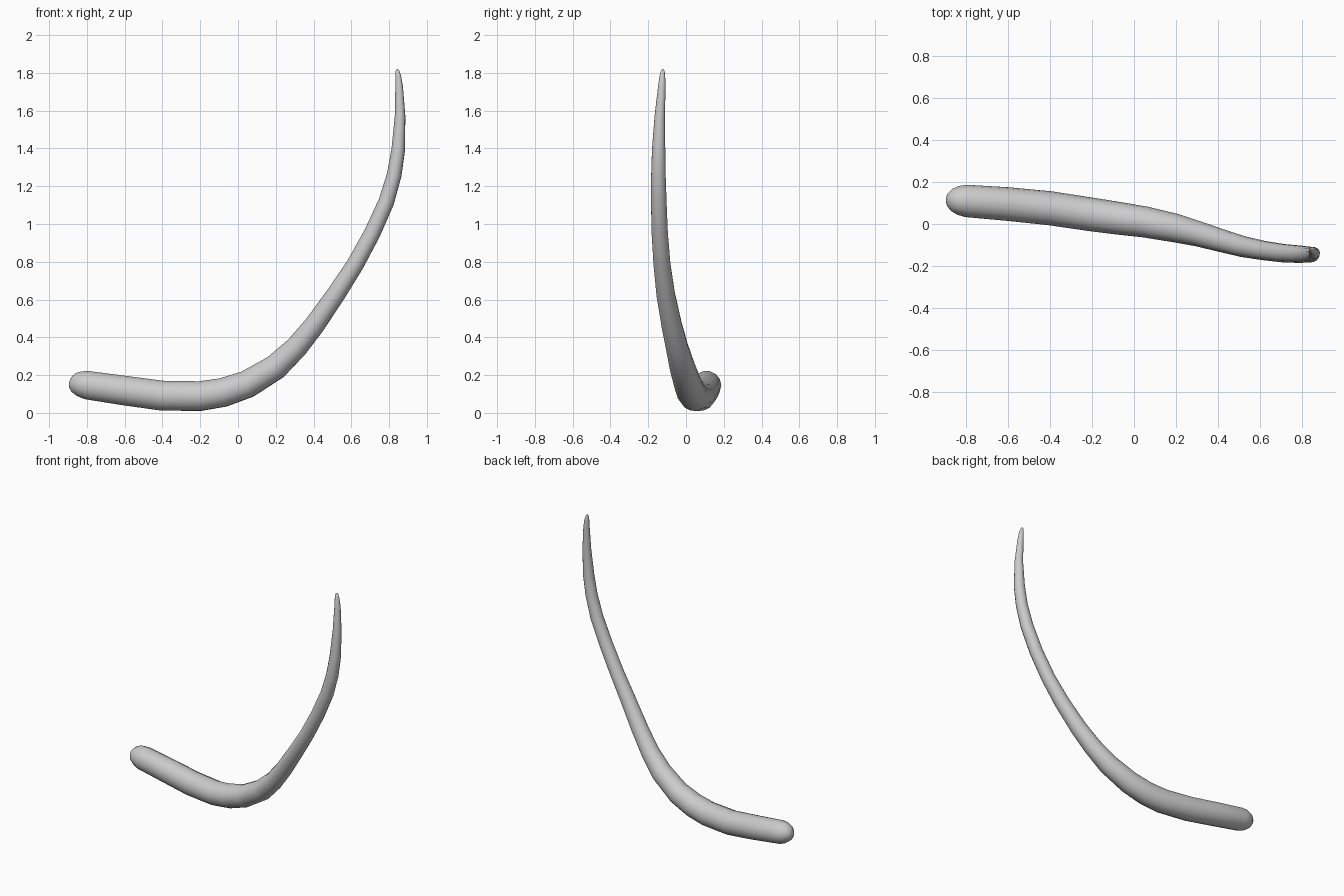
import bpy

# Centreline points of the tapered horn: x, y, z, radius
path = [
    (-0.892, 0.115, 0.168, 0.012), (-0.886, 0.115, 0.166, 0.032),
    (-0.868, 0.114, 0.161, 0.053), (-0.840, 0.113, 0.155, 0.068),
    (-0.800, 0.110, 0.147, 0.077), (-0.600, 0.095, 0.118, 0.080),
    (-0.400, 0.075, 0.091, 0.081), (-0.200, 0.045, 0.089, 0.080),
    (-0.080, 0.028, 0.108, 0.078), (0.050, 0.010, 0.152, 0.074),
    (0.200, -0.020, 0.243, 0.068), (0.310, -0.048, 0.348, 0.060),
    (0.405, -0.076, 0.465, 0.055), (0.520, -0.108, 0.630, 0.050),
    (0.620, -0.127, 0.785, 0.046), (0.710, -0.139, 0.950, 0.044),
    (0.785, -0.144, 1.117, 0.042), (0.827, -0.146, 1.260, 0.039),
    (0.848, -0.145, 1.390, 0.036), (0.858, -0.139, 1.570, 0.028),
    (0.853, -0.128, 1.730, 0.020), (0.848, -0.125, 1.785, 0.015),
    (0.844, -0.123, 1.810, 0.010), (0.842, -0.122, 1.820, 0.004),
]

# Round tube swept along the centreline
curve = bpy.data.curves.new("curved_horn", 'CURVE')
curve.dimensions = '3D'
curve.bevel_depth = 1.0
curve.bevel_resolution = 5
curve.use_fill_caps = True
spline = curve.splines.new('POLY')
spline.points.add(len(path) - 1)
for point, (x, y, z, r) in zip(spline.points, path):
    point.co = (x, y, z, 1)
    point.radius = r

horn = bpy.data.objects.new("curved_horn", curve)
bpy.context.collection.objects.link(horn)
bpy.context.view_layer.objects.active = horn
horn.select_set(True)
bpy.ops.object.convert(target='MESH')
bpy.ops.object.shade_smooth()
